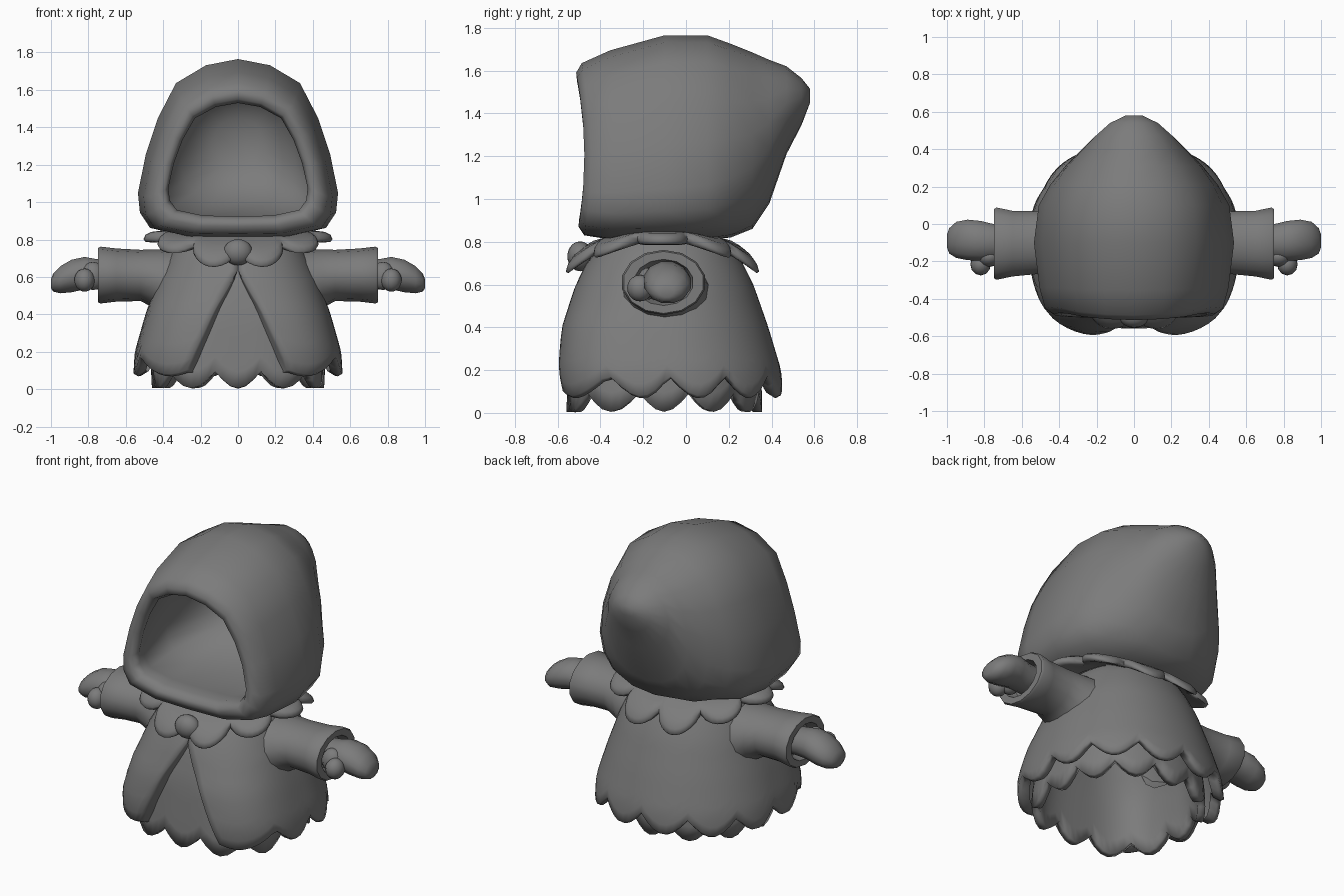
import bpy, bmesh, math
from math import sin, cos, pi, radians

if "Cube" in bpy.data.objects:
    bpy.data.objects.remove(bpy.data.objects["Cube"])

grey = bpy.data.materials.new("cloth_grey")
grey.diffuse_color = (0.2, 0.2, 0.2, 1)
grey.use_nodes = True
grey.node_tree.nodes["Principled BSDF"].inputs["Base Color"].default_value = grey.diffuse_color


def finish(name, bm, angle=50):
    bmesh.ops.recalc_face_normals(bm, faces=bm.faces)
    me = bpy.data.meshes.new(name)
    bm.to_mesh(me)
    bm.free()
    me.materials.append(grey)
    me.shade_smooth()
    me.set_sharp_from_angle(angle=radians(angle))
    ob = bpy.data.objects.new(name, me)
    bpy.context.collection.objects.link(ob)
    return ob


def loft(name, rings, closed=True, cap_start=True, cap_end=True, loop=False, angle=50):
    """Skin a list of equally long point rings."""
    bm = bmesh.new()
    vs = [[bm.verts.new(p) for p in r] for r in rings]
    n = len(vs[0])
    pairs = list(zip(vs, vs[1:])) + ([(vs[-1], vs[0])] if loop else [])
    for a, b in pairs:
        for i in range(n if closed else n - 1):
            j = (i + 1) % n
            bm.faces.new((a[i], a[j], b[j], b[i]))
    if cap_start:
        bm.faces.new(vs[0])
    if cap_end:
        bm.faces.new(vs[-1])
    return finish(name, bm, angle)


def interp(table, z):
    """Linear lookup in rows sorted by rising first value."""
    if z <= table[0][0]:
        return table[0][1:]
    for a, b in zip(table, table[1:]):
        if z <= b[0]:
            t = (z - a[0]) / (b[0] - a[0])
            return [p + (q - p) * t for p, q in zip(a[1:], b[1:])]
    return table[-1][1:]


def body_point(table, th, z, inset=0):
    """Point on a garment that is squarer at the front (angle 0) than behind."""
    rx, yf, yb = interp(table, z)
    s, c = sin(th), cos(th)
    n = 2.1 if c < 0 else 3 - .6 * min(1, max(0, (z - .3) / .35))
    r = (abs(s) ** n + abs(c) ** n) ** (-1 / n)
    return ((rx - inset) * r * s, (yf + yb) / 2 - ((yb - yf) / 2 - inset) * r * c, z)


def mirror(ob):
    ob.modifiers.new("mirror", 'MIRROR')


# Hood: one contour swept from the inner pocket, round the rim, to the back tip
half = [(0, 1), (.32, .965), (.62, .865), (.8, .67), (.92, .47),
        (1, .25), (.98, .14), (.88, .055), (.5, .005), (0, 0)]
hood_rows = [  # y, half width, bottom, top, rim bend, roundness
    (.30, .14, 1.15, 1.45, 0, 1), (.17, .31, 1.00, 1.60, 0, .5), (-.10, .42, .92, 1.66, 0, 0),
    (-.36, .40, .92, 1.56, 0, 0), (-.44, .372, .925, 1.53, .5, 0), (-.475, .392, .90, 1.55, 1, 0),
    (-.475, .43, .87, 1.59, .9, 0), (-.445, .475, .83, 1.635, .8, 0), (-.34, .505, .81, 1.695, .2, 0),
    (-.10, .535, .81, 1.765, 0, 0), (.10, .51, .81, 1.765, 0, .1), (.21, .45, .82, 1.725, 0, .35),
    (.31, .37, .86, 1.685, 0, .6), (.39, .29, .98, 1.65, 0, .8), (.47, .21, 1.21, 1.62, 0, 1),
    (.54, .13, 1.345, 1.565, 0, 1), (.58, .045, 1.45, 1.515, 0, 1)]
rings = []
for y, w, zb, zt, bend, rnd in hood_rows:
    side = []
    for i, (x, t) in enumerate(half):
        a = pi * i / (len(half) - 1)
        x += (sin(a) - x) * rnd
        t += (.5 + .5 * cos(a) - t) * rnd
        z = zb + t * (zt - zb)
        side.append((x * w, y - bend * .045 * ((z - 1.2) / .4) ** 2, z))
    rings.append(side + [(-x, yy, z) for x, yy, z in side[-2:0:-1]])
loft("hood", rings, angle=70)

# Inner dress with scalloped hem
dress = [(0, .46, -.56, .355), (.1, .465, -.555, .355), (.4, .43, -.525, .325),
         (.65, .34, -.455, .25), (.72, .27, -.38, .2)]
N = 72
rings = []
for k in range(9):
    ring = []
    for i in range(N):
        th = 2 * pi * i / N
        hem = .005 + .09 * (1 - abs(cos(6 * th)))
        ring.append(body_point(dress, th, hem + (.72 - hem) * k / 8))
    rings.append(ring)
thick = loft("inner_dress", rings, cap_start=False, angle=70).modifiers.new("thickness", 'SOLIDIFY')
thick.thickness, thick.offset = .045, -1


def cape_hem(th):
    """Broad lapel lobes in front, even scallops around the rest."""
    d = math.degrees(min(th, 2 * pi - th))
    phase = (d - 37) / 46 if d < 60 else (d - 75) / 30
    return .08 + .1 * (1 - abs(cos(pi * phase)))


# Outer cape, parted at the front into two lapels, with rolled-in edges
cape = [(.08, .56, -.595, .455), (.2, .552, -.61, .445), (.4, .495, -.585, .385),
        (.6, .425, -.515, .315), (.7, .375, -.465, .265), (.79, .32, -.4, .21),
        (.84, .26, -.33, .14)]
roll = [0, .022, .06]
rings = []
for k in range(-2, 15):
    t = max(k, 0) / 14
    part = radians(27) * max(0, 1 - t / .72) ** .85 + .002
    ring = []
    for i in range(-2, N + 3):
        j = min(max(i, 0), N)
        th = part + (2 * pi - 2 * part) * j / N
        edge, under = abs(i - j), max(-k, 0)
        hem = cape_hem(th)
        z = hem + (.84 - hem) * t + (0, -.012, .012)[under]
        ring.append(body_point(cape, th + (i - j) * .012 * (t < .7), z, roll[max(edge, under)]))
    rings.append(ring)
loft("cape", rings, closed=False, cap_start=False, angle=120)

# Scalloped collar draped over the shoulders
M = 100
profile = [(.6, .005), (.78, .016), (.92, .018), (.98, .008), (1, -.012),
           (.98, -.03), (.92, -.038), (.78, -.035), (.6, -.03)]
rings = []
for f, dz in profile:
    ring = []
    for i in range(M):
        th = 2 * pi * i / M
        r = f * (1 - .2 * f * f * (1 - abs(sin(5 * th)) ** .7))
        z = .85 - r ** 3 * (.155 * cos(th) ** 2 + .035) + dz
        ring.append((.505 * r * sin(th), -.11 - .47 * r * cos(th), z))
    rings.append(ring)
loft("collar", rings, cap_start=False, cap_end=False, loop=True, angle=70)


def ellipsoid(name, loc, scale, seg=16):
    bm = bmesh.new()
    bmesh.ops.create_uvsphere(bm, u_segments=seg, v_segments=10, radius=1)
    for v in bm.verts:
        v.co = [c * s + l for c, s, l in zip(v.co, scale, loc)]
    return finish(name, bm)


# Round clasp on the collar
ellipsoid("clasp", (0, -.495, .732), (.078, .06, .07))


def arm_loft(name, rows, n, angle):
    """Loft elliptical rings along x and mirror the arm part."""
    rings = [[(x, cy + ry * cos(2 * pi * (i + .5) / n), cz + rz * sin(2 * pi * (i + .5) / n))
              for i in range(n)] for x, cy, cz, ry, rz in rows]
    mirror(loft(name, rings, cap_start=False, angle=angle))


# Sleeves flowing out of the cape, with recessed cuffs
arm_loft("sleeve", [
    (.32, -.1, .53, .23, .22), (.39, -.1, .562, .205, .185), (.45, -.1, .59, .185, .157),
    (.52, -.1, .608, .172, .137), (.65, -.105, .61, .18, .142), (.735, -.105, .61, .198, .152),
    (.748, -.105, .61, .19, .145), (.748, -.105, .61, .14, .108), (.69, -.1, .61, .12, .09)], 14, 50)

# Mitten hands and thumbs
arm_loft("hand", [
    (.68, -.095, .61, .095, .08), (.76, -.095, .614, .1, .085), (.82, -.09, .62, .11, .09),
    (.89, -.085, .605, .112, .09), (.95, -.085, .585, .1, .075), (.988, -.09, .57, .07, .05),
    (1.0, -.09, .565, .035, .025)], 12, 70)
mirror(ellipsoid("thumb", (.82, -.215, .583), (.055, .06, .062), 12))
mirror(ellipsoid("thumb_base", (.775, -.175, .605), (.065, .055, .075), 12))
